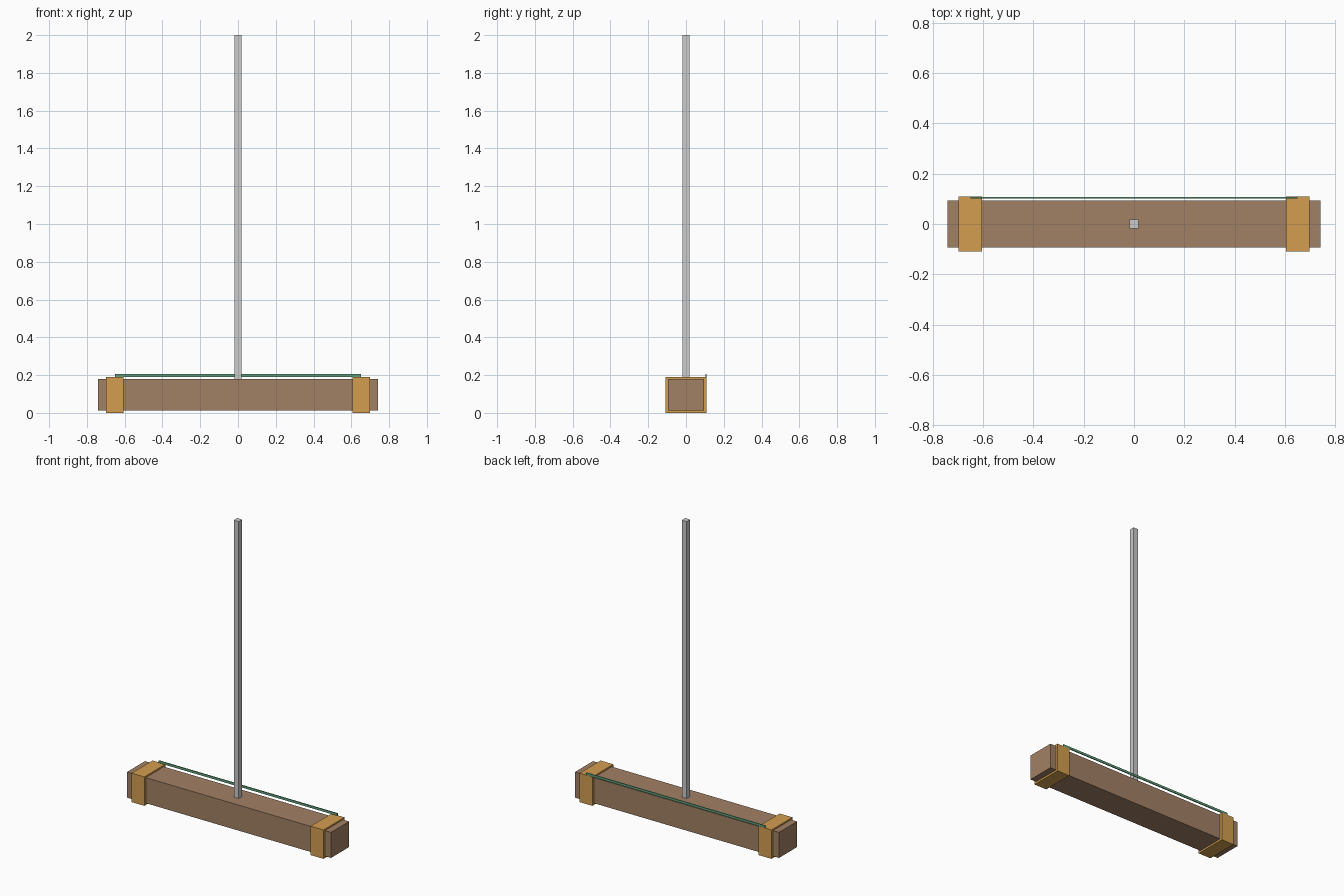
import bpy

if "Cube" in bpy.data.objects:
    bpy.data.objects.remove(bpy.data.objects["Cube"])


def material(name, color):
    mat = bpy.data.materials.new(name)
    mat.diffuse_color = color
    mat.use_nodes = True
    mat.node_tree.nodes["Principled BSDF"].inputs["Base Color"].default_value = mat.diffuse_color
    return mat


def box(name, x, y, z, mat=None):
    """Box from (min, max) ranges on each axis."""
    ranges = (x, y, z)
    bpy.ops.mesh.primitive_cube_add(size=1, location=[(a + b) / 2 for a, b in ranges])
    obj = bpy.context.object
    obj.name = name
    obj.scale = [b - a for a, b in ranges]
    bpy.ops.object.transform_apply(location=False, rotation=False, scale=True)
    if mat:
        obj.data.materials.append(mat)
    return obj


wood = material("wood", (0.36, 0.22, 0.13, 1))
orange = material("orange", (0.65, 0.34, 0.08, 1))
green = material("green", (0.12, 0.36, 0.2, 1))

# Head block and upright handle
box("head_block", (-0.742, 0.742), (-0.094, 0.094), (0.012, 0.18), wood)
box("handle", (-0.018, 0.018), (-0.018, 0.018), (0.18, 2.0))

# Bands wrapped around both ends of the block
for side, s in (("left", -1), ("right", 1)):
    x = sorted((s * 0.605, s * 0.698))
    box(side + "_band", x, (-0.109, 0.109), (0.0, 0.19), orange)

# Thin strip resting on the bands along the back edge
box("back_strip", (-0.65, 0.65), (0.102, 0.108), (0.19, 0.205), green)
